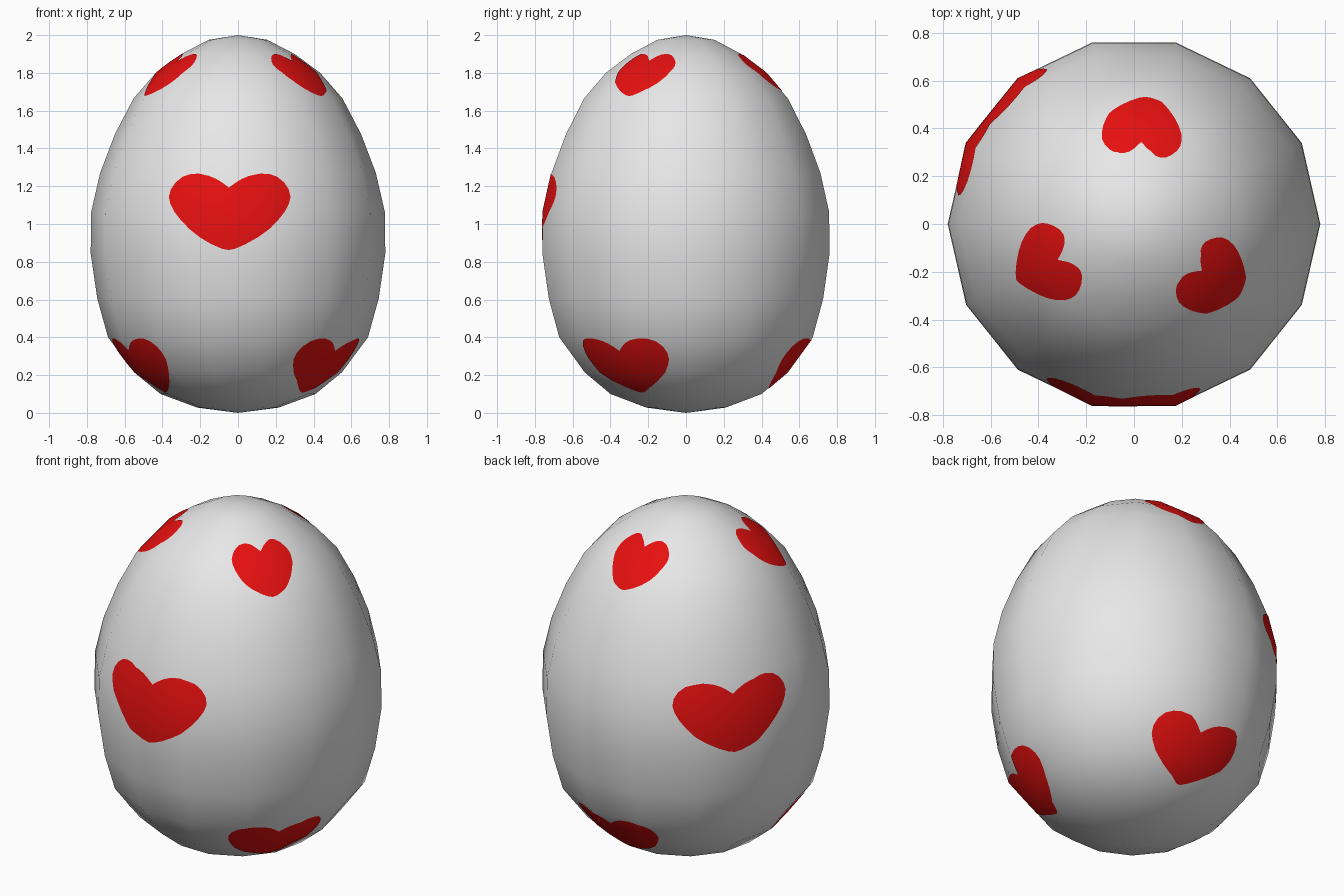
import bpy, bmesh, math
from mathutils import Vector

if "Cube" in bpy.data.objects:
    bpy.data.objects.remove(bpy.data.objects["Cube"])

SIDES = 14
STEP = 2 * math.pi / SIDES
# egg profile (radius, height), bottom pole to top pole
PROFILE = [(0, 0), (.215, .028), (.41, .10), (.55, .215), (.688, .40),
           (.745, .605), (.78, .845), (.777, 1.065), (.73, 1.27), (.652, 1.475),
           (.553, 1.665), (.435, 1.80), (.30, 1.90), (.155, 1.975), (0, 2.0)]
# right half of the heart: (sectors from centre, rings above base), notch to tip
HEART = [(0, 1.62), (.1, 1.74), (.2, 1.84), (.32, 1.92), (.5, 1.98), (.65, 1.97),
         (.79, 1.9), (.91, 1.75), (.98, 1.57), (1.0, 1.38), (.96, 1.2), (.88, 1.0),
         (.77, .8), (.62, .58), (.45, .39), (.26, .22), (.1, .11), (0, .08)]


def material(name, rgb):
    m = bpy.data.materials.new(name)
    m.diffuse_color = (*rgb, 1)
    m.use_nodes = True
    m.node_tree.nodes["Principled BSDF"].inputs["Base Color"].default_value = m.diffuse_color
    return m


white = material("shell_white", (.8, .8, .8))
red = material("heart_red", (.8, .005, .005))


def corner(i, k):
    r, z = PROFILE[k]
    return Vector((r * math.cos(i * STEP), r * math.sin(i * STEP), z))


def on_shell(u, v):
    """Point on the faceted shell at sector u, ring v."""
    i, k = math.floor(u), math.floor(v)
    a, b = u - i, v - k
    low = corner(i, k).lerp(corner(i + 1, k), a)
    high = corner(i, k + 1).lerp(corner(i + 1, k + 1), a)
    return low.lerp(high, b)


def smooth_normal(u, v):
    def ring(k):
        (r0, z0), (r1, z1) = PROFILE[k - 1], PROFILE[k + 1]
        return Vector((z1 - z0, r0 - r1)).normalized()
    k = math.floor(v)
    n = ring(k).lerp(ring(k + 1), v - k).normalized()
    return Vector((n.x * math.cos(u * STEP), n.x * math.sin(u * STEP), n.y))


def make_object(name, bm, mat):
    me = bpy.data.meshes.new(name)
    bm.to_mesh(me)
    bm.free()
    me.materials.append(mat)
    for p in me.polygons:
        p.use_smooth = True
    ob = bpy.data.objects.new(name, me)
    bpy.context.collection.objects.link(ob)
    return ob


# egg shell
bm = bmesh.new()
last = len(PROFILE) - 1
bottom, top = bm.verts.new(corner(0, 0)), bm.verts.new(corner(0, last))
rings = [[bm.verts.new(corner(i, k)) for i in range(SIDES)] for k in range(1, last)]
for i in range(SIDES):
    j = (i + 1) % SIDES
    bm.faces.new((bottom, rings[0][j], rings[0][i]))
    bm.faces.new((top, rings[-1][i], rings[-1][j]))
    for lo, hi in zip(rings, rings[1:]):
        bm.faces.new((lo[i], lo[j], hi[j], hi[i]))
make_object("egg_shell", bm, white)


# painted heart: flat outline cut along the shell's edges, then wrapped onto it
def heart(name, degrees, base):
    u0 = math.radians(degrees) / STEP
    bm = bmesh.new()
    right = [bm.verts.new((u0 + x, base + y, 0)) for x, y in reversed(HEART)]
    left = [bm.verts.new((u0 - x, base + y, 0)) for x, y in HEART]
    bm.faces.new(right)
    bm.faces.new(left)
    bmesh.ops.remove_doubles(bm, verts=bm.verts[:], dist=1e-5)

    def cut(co, no):
        bmesh.ops.bisect_plane(bm, geom=bm.verts[:] + bm.edges[:] + bm.faces[:],
                               dist=1e-5, plane_co=co, plane_no=no)
    for n in range(-6, 7):
        cut((math.floor(u0) + n / 4, 0, 0), (1, 0, 0))
    for n in range(1, 8):
        cut((0, base + n / 4, 0), (0, 1, 0))
    bmesh.ops.triangulate(bm, faces=bm.faces[:])
    normals = []
    for vert in bm.verts:
        u, v = vert.co.x, vert.co.y
        n = smooth_normal(u, v)
        normals.append(n)
        vert.co = on_shell(u, v) + n * .003
    ob = make_object(name, bm, red)
    ob.data.normals_split_custom_set_from_vertices(normals)


for row, base, angles in (("lower", 2, (85, 205, 325.5)),
                          ("middle", 6, (145, 266.3)),
                          ("upper", 10, (85, 205, 325.5))):
    for n, deg in enumerate(angles):
        heart(f"{row}_heart_{n + 1}", deg, base)
